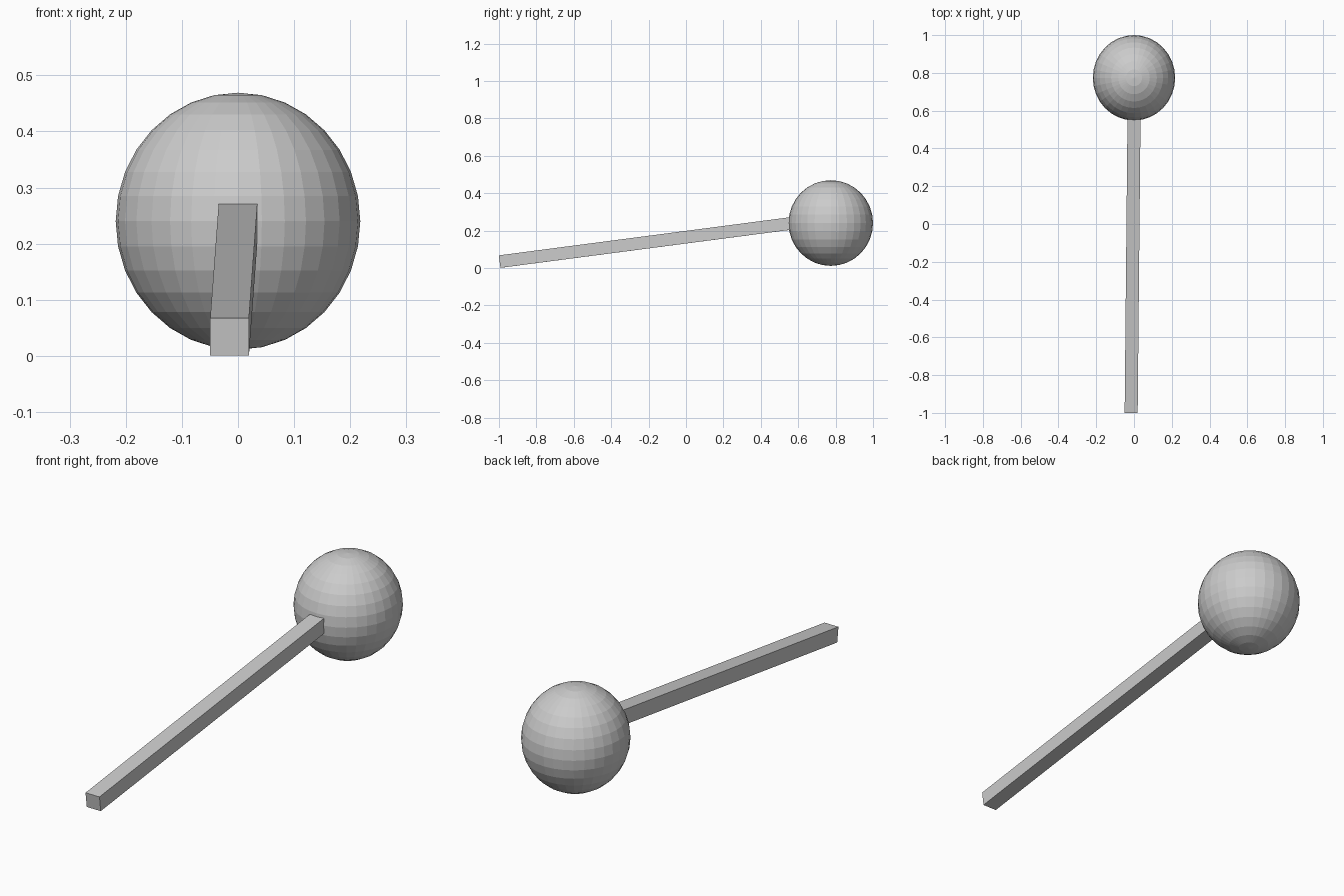
import bpy
from mathutils import Vector, Matrix

if "Cube" in bpy.data.objects:
    bpy.data.objects.remove(bpy.data.objects["Cube"])

# Square stick, rising from the front end into the ball
start = Vector((-0.015, -0.996, 0.034))
forward = Vector((0.0097, 1.0, 0.131)).normalized()
side = forward.cross(Vector((0, 0, 1))).normalized()
up = side.cross(forward)
length = 1.62
bpy.ops.mesh.primitive_cube_add(size=1)
stick = bpy.context.object
stick.name = "stick"
rotation = Matrix((side, forward, up)).transposed().to_4x4()
stick.matrix_world = (Matrix.Translation(start + forward * length / 2)
                      @ rotation
                      @ Matrix.Diagonal((0.069, length, 0.067, 1)))

# Faceted ball on the far end
bpy.ops.mesh.primitive_uv_sphere_add(segments=32, ring_count=16, radius=1,
                                     location=(0, 0.774, 0.24))
ball = bpy.context.object
ball.name = "ball"
ball.scale = (0.218, 0.226, 0.229)
